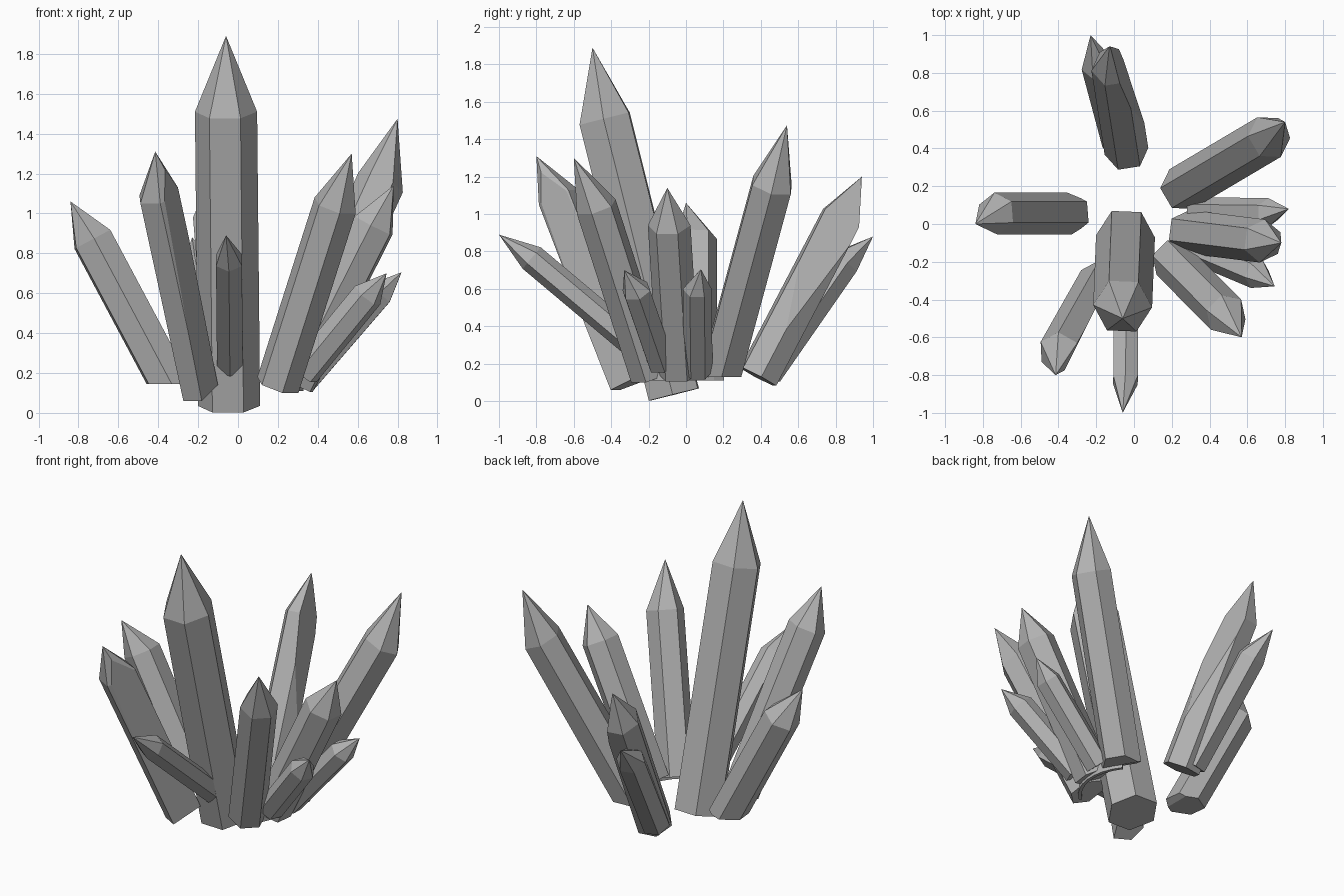
import bpy, bmesh, math
from mathutils import Vector

cube = bpy.data.objects.get("Cube")
if cube:
    bpy.data.objects.remove(cube)

stone = bpy.data.materials.new("grey_crystal")
stone.use_nodes = True
GREY = (0.45, 0.45, 0.45, 1)
stone.diffuse_color = GREY
stone.node_tree.nodes["Principled BSDF"].inputs["Base Color"].default_value = GREY


def finish(bm, name):
    bmesh.ops.recalc_face_normals(bm, faces=bm.faces)
    mesh = bpy.data.meshes.new(name)
    bm.to_mesh(mesh)
    bm.free()
    mesh.materials.append(stone)
    obj = bpy.data.objects.new(name, mesh)
    bpy.context.collection.objects.link(obj)
    return obj


def crystal(name, base, shoulder, tip, radius, turn=0, cuts=()):
    """Six-sided shaft from base to shoulder, closed by a point at tip."""
    base, shoulder, tip = Vector(base), Vector(shoulder), Vector(tip)
    axis = (shoulder - base).normalized()
    # One ring direction stays level, the other leans with the shaft
    side = axis.cross(Vector((0, 0, 1))).normalized()
    up = side.cross(axis)
    bm = bmesh.new()

    def ring(center, r):
        angles = [math.radians(turn + 60 * i) for i in range(6)]
        return [bm.verts.new(center + r * (math.cos(a) * side + math.sin(a) * up))
                for a in angles]

    low, high = ring(base, radius), ring(shoulder, radius)
    peak = bm.verts.new(tip)
    bm.faces.new(low)
    for i in range(6):
        j = (i + 1) % 6
        bm.faces.new((low[i], low[j], high[j], high[i]))
        bm.faces.new((high[i], high[j], peak))

    # Broken facets and level feet: slice a piece off and close the cut
    for point, normal in cuts:
        geom = bm.verts[:] + bm.edges[:] + bm.faces[:]
        cut = bmesh.ops.bisect_plane(bm, geom=geom, plane_co=point,
                                     plane_no=normal, clear_outer=True)
        edges = [e for e in cut["geom_cut"] if isinstance(e, bmesh.types.BMEdge)]
        bmesh.ops.holes_fill(bm, edges=edges)
    return finish(bm, name)


def foot(z):
    return (0, 0, z), (0, 0, -1)


# Tall centre crystal and the front ones
crystal("centre_crystal", (-.045, -.065, .035), (-.06, -.435, 1.51), (-.06, -.5, 1.89), .156)
crystal("front_low_crystal", (-.04, -.2, .24), (-.045, -.825, .765), (-.06, -1, .89), .075, 30)
crystal("front_right_crystal", (-.18, -.3, .1), (-.395, -.68, 1.09), (-.415, -.8, 1.31), .114,
        cuts=[((-.35, -.74, 1.1), (.8, -.4, 0))])
crystal("front_left_crystal", (.2, -.19, .14), (.487, -.48, 1.04), (.57, -.6, 1.3), .113)

# Side crystals
crystal("right_side_crystal", (-.33, .055, .12), (-.73, .055, .87), (-.84, 0, 1.06), .112, -5,
        cuts=[foot(.145)])
crystal("left_side_crystal", (.28, -.04, .15), (.68, -.09, .94), (.78, -.1, 1.14), .115)
crystal("left_low_rear_crystal", (.33, .065, .16), (.71, .06, .6), (.82, .08, .705), .077)
crystal("left_low_front_crystal", (.33, -.13, .2), (.65, -.265, .59), (.745, -.33, .7), .08)

# Rear crystals
crystal("rear_left_crystal", (.25, .185, .14), (.715, .46, 1.155), (.8, .54, 1.475), .122,
        cuts=[foot(.13)])
crystal("rear_tall_crystal", (-.04, .385, .13), (-.11, .83, .98), (-.13, .94, 1.2), .117,
        cuts=[((-.085, .87, 1), (.9, .1, .15))])
crystal("rear_low_crystal", (-.08, .43, .15), (-.19, .84, .74), (-.23, 1, .88), .09)

# Curved strip joining the crystal feet
bm = bmesh.new()
rows = []
for i in range(9):
    a = math.radians(-50 + 11 * i)
    rows.append([bm.verts.new((r * math.cos(a), r * math.sin(a), z))
                 for r, z in ((.31, .11), (.33, .11), (.33, .17), (.31, .17))])
for first, second in zip(rows, rows[1:]):
    for k in range(4):
        n = (k + 1) % 4
        bm.faces.new((first[k], first[n], second[n], second[k]))
bm.faces.new(rows[0])
bm.faces.new(rows[-1])
finish(bm, "base_band")
